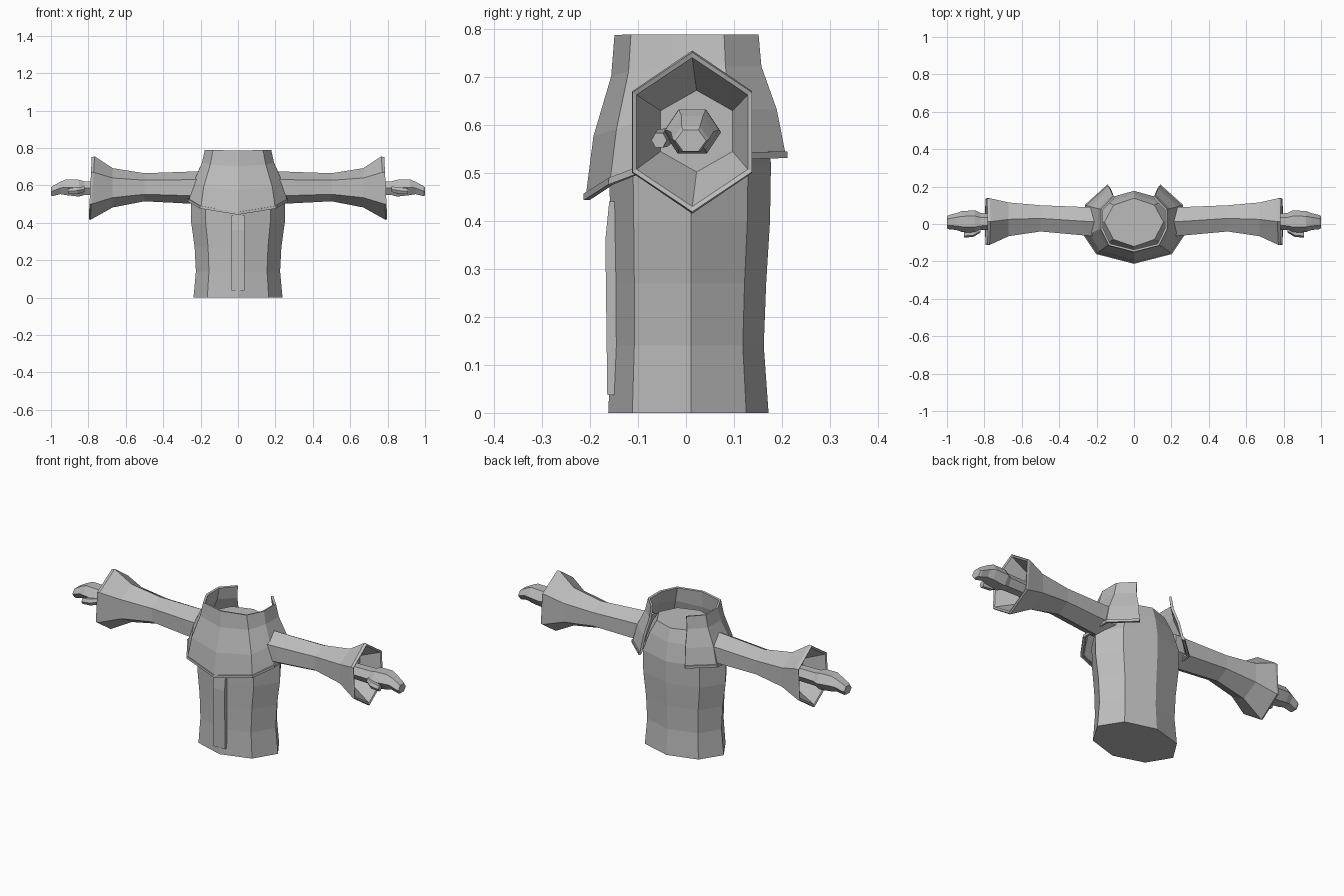
import bpy, bmesh, math

if "Cube" in bpy.data.objects:
    bpy.data.objects.remove(bpy.data.objects["Cube"])

grey = bpy.data.materials.new("plain grey")
grey.diffuse_color = (0.5, 0.5, 0.5, 1)
grey.use_nodes = True
grey.node_tree.nodes["Principled BSDF"].inputs["Base Color"].default_value = grey.diffuse_color


def loft(name, rings, closed=True, cap_start=False, cap_end=False, thick=0):
    """Skin a list of point rings with flat quads."""
    bm = bmesh.new()
    vs = [[bm.verts.new(p) for p in r] for r in rings]
    n = len(vs[0])
    for a, b in zip(vs, vs[1:]):
        for i in range(n if closed else n - 1):
            j = (i + 1) % n
            bm.faces.new((a[i], a[j], b[j], b[i]))
    if cap_start:
        bm.faces.new(vs[0])
    if cap_end:
        bm.faces.new(vs[-1])
    bmesh.ops.recalc_face_normals(bm, faces=bm.faces)
    me = bpy.data.meshes.new(name)
    bm.to_mesh(me)
    bm.free()
    me.materials.append(grey)
    ob = bpy.data.objects.new(name, me)
    bpy.context.collection.objects.link(ob)
    if thick:
        mod = ob.modifiers.new("thickness", "SOLIDIFY")
        mod.thickness = thick
        mod.offset = 0
    return ob


# Torso: eight-sided, with a point at the front and back
def torso_ring(z, hw, front, back):
    k = 0.69
    half = [(0, front), (hw * k, front * 0.69), (hw, 0.01),
            (hw * k, back * 0.73), (0, back)]
    pts = half + [(-x, y) for x, y in half[3:0:-1]]
    return [(x, y, z) for x, y in pts]


loft("torso", [torso_ring(*r) for r in (
    (0, 0.238, -0.162, 0.172), (0.14, 0.225, -0.156, 0.162),
    (0.27, 0.232, -0.156, 0.167), (0.4, 0.25, -0.158, 0.175),
    (0.52, 0.252, -0.16, 0.177), (0.62, 0.205, -0.145, 0.16),
    (0.69, 0.158, -0.12, 0.138))], cap_start=True, cap_end=True)


# Shoulder cape with standing collar, open at the back
def mirrored(half):
    return [(-x, y, z) for x, y, z in half[:0:-1]] + half


cape = [
    [(0, -.143, .787), (.13, -.11, .787), (.172, -.025, .787),
     (.172, .077, .787), (.105, .147, .787)],
    [(0, -.15, .7), (.145, -.115, .71), (.187, -.03, .72),
     (.187, .08, .72), (.112, .153, .72)],
    [(0, -.187, .575), (.18, -.14, .59), (.23, -.05, .62),
     (.228, .09, .63), (.125, .185, .63)],
    [(0, -.203, .45), (.195, -.153, .483), (.257, -.06, .52),
     (.252, .098, .535), (.135, .203, .538)],
]
loft("cape", [mirrored(r) for r in cape], closed=False, thick=0.012)
hem = [[(x * 1.02, y * 1.02, z + dz) for x, y, z in cape[-1]]
       for dz in (-0.007, 0.007)]
loft("cape_hem", [mirrored(r) for r in hem], closed=False, thick=0.012)

# Front placket strip
loft("front_strip", [
    [(-.035, y, z), (.035, y, z), (.035, -.14, z), (-.035, -.14, z)]
    for z, y in ((.037, -.164), (.36, -.168), (.44, -.16))],
    cap_start=True, cap_end=True)


# Six-sided ring around the x axis; turn 90 puts a point at the top
def hex_ring(s, x, cy, cz, ry, rz, turn=90, tilt=0):
    f = 1 / math.cos(math.pi / 6)
    pts = []
    for i in range(6):
        a = math.radians(turn + 60 * i)
        c, d = math.cos(a), math.sin(a)
        if turn == 90:
            c *= f
        else:
            d *= f
        pts.append((s * (x - tilt * d), cy + ry * c, cz + rz * d))
    return pts


for s, side in ((-1, "right"), (1, "left")):
    # Flared sleeve, turned inward at the cuff and closed inside
    loft(side + "_sleeve", [hex_ring(s, *r) for r in (
        (.19, .012, .588, .078, .088), (.27, .015, .588, .076, .085),
        (.5, .03, .59, .07, .075), (.67, .025, .587, .09, .105),
        (.778, .013, .585, .125, .17, 90, .012),
        (.79, .013, .585, .124, .166, 90, .008),
        (.786, .013, .585, .116, .155, 90, .008),
        (.68, .022, .587, .075, .085))], cap_start=True, cap_end=True)
    # Mitten hand with drooping fingertips
    loft(side + "_hand", [hex_ring(s, *r, 0) for r in (
        (.67, .013, .585, .04, .034), (.82, .013, .585, .045, .036),
        (.85, .013, .585, .06, .045), (.92, .013, .59, .056, .042),
        (.95, .013, .586, .045, .033), (.99, .01, .57, .038, .027),
        (1.0, .01, .567, .032, .022))], cap_start=True, cap_end=True)
    # Thumb
    loft(side + "_thumb", [hex_ring(s, *r, 0) for r in (
        (.82, -.03, .58, .015, .014), (.86, -.05, .572, .02, .018),
        (.91, -.056, .568, .016, .015))], cap_start=True, cap_end=True)
